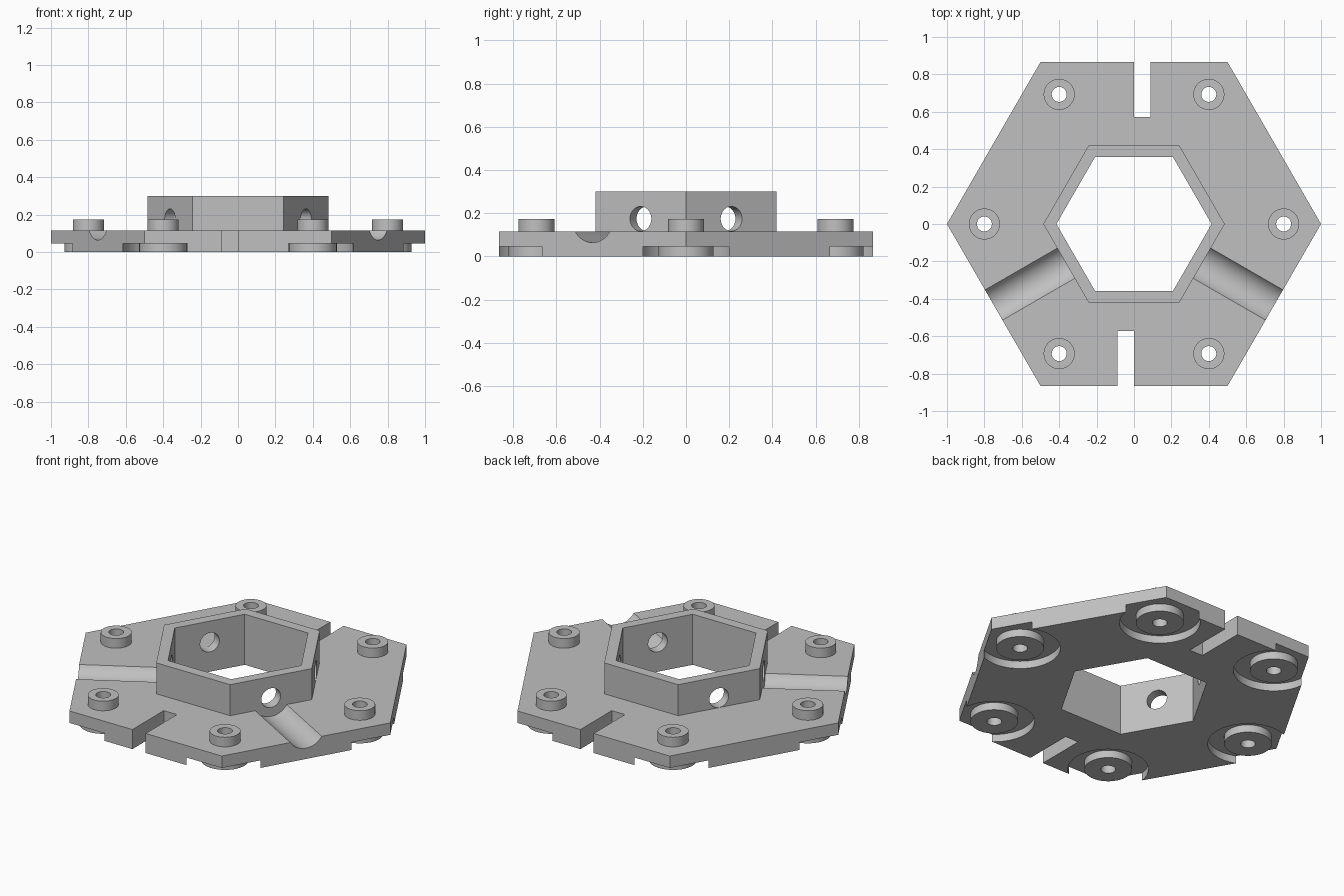
import bpy, bmesh, math
from mathutils import Matrix, Vector

if "Cube" in bpy.data.objects:
    bpy.data.objects.remove(bpy.data.objects["Cube"])

grey = bpy.data.materials.new("light_grey")
grey.diffuse_color = (0.53, 0.53, 0.53, 1)
grey.use_nodes = True
grey.node_tree.nodes["Principled BSDF"].inputs["Base Color"].default_value = grey.diffuse_color

PLATE_TOP, BOSS_TOP, RING_TOP = 0.116, 0.173, 0.30
BORE_Z = 0.174


def ngon(r, n, cx=0.0, cy=0.0):
    return [(cx + r * math.cos(2 * math.pi * i / n),
             cy + r * math.sin(2 * math.pi * i / n)) for i in range(n)]


def to_object(name, bm):
    bmesh.ops.recalc_face_normals(bm, faces=bm.faces)
    me = bpy.data.meshes.new(name)
    bm.to_mesh(me)
    bm.free()
    me.materials.append(grey)
    ob = bpy.data.objects.new(name, me)
    bpy.context.collection.objects.link(ob)
    return ob


def prism(name, pts, z0, z1, matrix=None):
    bm = bmesh.new()
    face = bm.faces.new([bm.verts.new((x, y, z0)) for x, y in pts])
    out = bmesh.ops.extrude_face_region(bm, geom=[face])
    top = [v for v in out["geom"] if isinstance(v, bmesh.types.BMVert)]
    bmesh.ops.translate(bm, vec=(0, 0, z1 - z0), verts=top)
    if matrix:
        bmesh.ops.transform(bm, matrix=matrix, verts=bm.verts)
    return to_object(name, bm)


def tube(name, r0, r1, z0, z1, cx, cy, n=64):
    bm = bmesh.new()
    loops = [[bm.verts.new((x, y, z)) for x, y in ngon(r, n, cx, cy)]
             for r, z in ((r0, z0), (r1, z0), (r1, z1), (r0, z1))]
    for k in range(4):
        a, b = loops[k], loops[(k + 1) % 4]
        for i in range(n):
            j = (i + 1) % n
            bm.faces.new((a[i], a[j], b[j], b[i]))
    return to_object(name, bm)


def radial_cylinder(name, r, angle, start, end):
    # cylinder lying along a horizontal direction at bore height
    d = Vector((math.cos(angle), math.sin(angle), 0))
    m = Matrix.Translation((0, 0, BORE_Z)) @ d.to_track_quat('Z', 'Y').to_matrix().to_4x4()
    return prism(name, ngon(r, 64), start, end, m)


def combine(target, other, operation):
    other.hide_render = True
    mod = target.modifiers.new(operation, 'BOOLEAN')
    mod.operation = operation
    mod.solver = 'EXACT'
    mod.object = other
    dg = bpy.context.evaluated_depsgraph_get()
    me = bpy.data.meshes.new_from_object(target.evaluated_get(dg))
    target.modifiers.clear()
    target.data = me
    bpy.data.objects.remove(other)


# hexagonal base plate
plate = prism("hex_mount_plate", ngon(1, 6), 0, PLATE_TOP)

# edge slots, front and back
for s in (1, -1):
    pts = [(0, s * 0.572), (s * 0.087, s * 0.572), (s * 0.087, s * 1), (0, s * 1)]
    combine(plate, prism("slot_cutter", pts, -0.1, 0.2), 'DIFFERENCE')

# half-round channels leading to the collar
for deg in (210, 330):
    combine(plate, radial_cylinder("channel_cutter", 0.11, math.radians(deg), 0.39, 1.1),
            'DIFFERENCE')

# raised hexagonal collar and its opening
combine(plate, prism("collar", ngon(0.485, 6), 0.03, RING_TOP), 'UNION')
combine(plate, prism("opening_cutter", ngon(0.415, 6), -0.1, 0.5), 'DIFFERENCE')

# cross bores through the collar walls
for deg in (30, 150, 210, 330):
    combine(plate, radial_cylinder("bore_cutter", 0.057, math.radians(deg), 0.3, 0.45),
            'DIFFERENCE')

# six bolt bosses, underside ring recesses and bolt holes
for cx, cy in ngon(0.8, 6):
    combine(plate, prism("boss", ngon(0.083, 48, cx, cy), 0.08, BOSS_TOP), 'UNION')
    combine(plate, tube("recess_cutter", 0.128, 0.217, -0.1, 0.045, cx, cy), 'DIFFERENCE')
    combine(plate, prism("bolt_cutter", ngon(0.04, 48, cx, cy), -0.1, 0.3), 'DIFFERENCE')

bpy.ops.object.select_all(action='DESELECT')
plate.select_set(True)
bpy.context.view_layer.objects.active = plate
bpy.ops.object.shade_smooth_by_angle(angle=math.radians(25))
